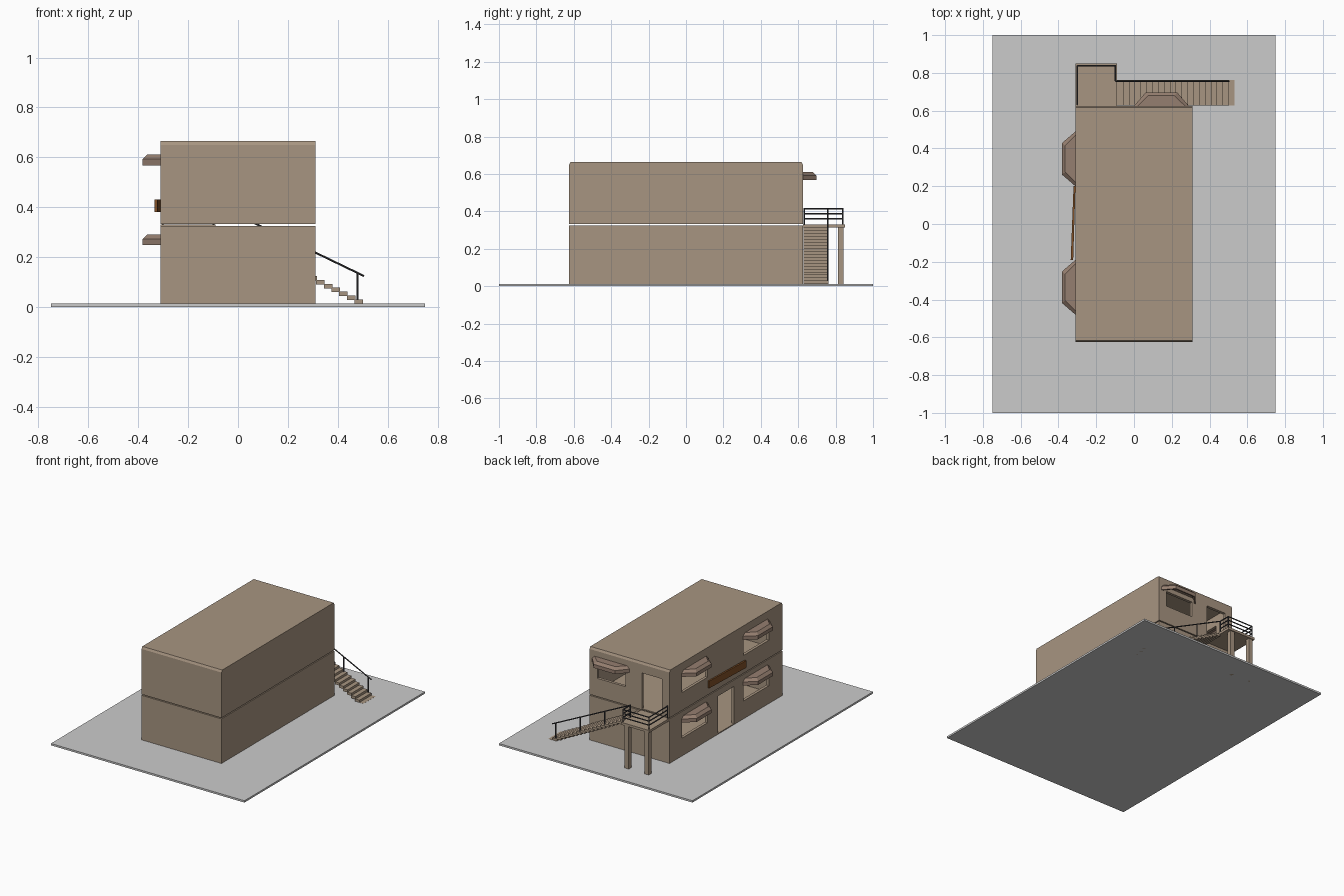
import bpy, bmesh
from mathutils import Vector

if "Cube" in bpy.data.objects:
    bpy.data.objects.remove(bpy.data.objects["Cube"])


def material(name, rgb):
    m = bpy.data.materials.new(name)
    m.diffuse_color = (*rgb, 1)
    m.use_nodes = True
    m.node_tree.nodes["Principled BSDF"].inputs["Base Color"].default_value = m.diffuse_color
    return m


TAN = material("tan_wall", (0.39, 0.30, 0.22))
BROWN = material("canopy_brown", (0.30, 0.21, 0.16))
DARK = material("dark_metal", (0.05, 0.05, 0.055))
RUST = material("sign_rust", (0.22, 0.08, 0.02))


def mesh_object(name, verts, faces, mat=None):
    me = bpy.data.meshes.new(name)
    me.from_pydata(verts, [], faces)
    bm = bmesh.new()
    bm.from_mesh(me)
    bmesh.ops.recalc_face_normals(bm, faces=bm.faces)
    bm.to_mesh(me)
    bm.free()
    ob = bpy.data.objects.new(name, me)
    bpy.context.collection.objects.link(ob)
    if mat:
        me.materials.append(mat)
    return ob


def box(name, x0, x1, y0, y1, z0, z1, mat=None):
    v = [(x, y, z) for x in (x0, x1) for y in (y0, y1) for z in (z0, z1)]
    f = [(0, 1, 3, 2), (4, 6, 7, 5), (0, 4, 5, 1), (2, 3, 7, 6), (0, 2, 6, 4), (1, 5, 7, 3)]
    return mesh_object(name, v, f, mat)


def cut(ob, *bounds):
    c = box("cutter", *bounds)
    c.hide_render = True
    m = ob.modifiers.new("opening", 'BOOLEAN')
    m.operation, m.object, m.solver = 'DIFFERENCE', c, 'EXACT'
    bpy.context.view_layer.objects.active = ob
    bpy.ops.object.modifier_apply(modifier=m.name)
    bpy.data.objects.remove(c)


def bar(name, a, b, r=0.004):
    a, b = Vector(a), Vector(b)
    bm = bmesh.new()
    bmesh.ops.create_cone(bm, cap_ends=True, segments=8, radius1=r, radius2=r, depth=(b - a).length)
    me = bpy.data.meshes.new(name)
    bm.to_mesh(me)
    bm.free()
    me.materials.append(DARK)
    ob = bpy.data.objects.new(name, me)
    ob.location = (a + b) / 2
    ob.rotation_mode = 'QUATERNION'
    ob.rotation_quaternion = (b - a).to_track_quat('Z', 'Y')
    bpy.context.collection.objects.link(ob)


# Base slab
box("base_slab", -0.75, 0.75, -1, 1, 0, 0.013)

# Two hollow storeys separated by a thin gap
W, L, T = 0.31, 0.625, 0.02
WINDOWS_Y = (0.345, -0.335)
for name, z0, z1, floor in (("lower_storey", 0.013, 0.325, 0.006), ("upper_storey", 0.332, 0.65, 0.008)):
    walls = box(name, -W, W, -L, L, z0, z1, TAN)
    cut(walls, -W + T, W - T, -L + T, L - T, z0 + floor, z1 + 0.05)
    for y in WINDOWS_Y:
        cut(walls, -W - 0.05, -W + 0.05, y - 0.14, y + 0.14, z0 + 0.125, z0 + 0.24)
    if name == "lower_storey":
        cut(walls, -W - 0.05, -W + 0.05, -0.09, 0.09, z0 + floor, 0.28)
    else:
        cut(walls, 0.03, 0.25, L - 0.05, L + 0.05, 0.46, 0.57)
        cut(walls, -0.25, -0.095, L - 0.05, L + 0.05, z0 + floor, 0.59)

# Roof with bevelled ends
rv = [(x, y, z) for x in (-W, W) for y, z in ((-L, 0.65), (L, 0.65), (L - 0.008, 0.665), (-L + 0.008, 0.665))]
mesh_object("roof", rv, [(0, 1, 2, 3), (4, 5, 6, 7), (0, 1, 5, 4), (1, 2, 6, 5), (2, 3, 7, 6), (3, 0, 4, 7)], TAN)


# Window canopies: three-sided shell, local x along wall, y outward
def canopy(name, place, z):
    rings = [(0.145, 0.083, 0.072, 0.0), (0.145, 0.083, 0.072, 0.025), (0.125, 0.07, 0.054, 0.043)]
    v = []
    for wide, narrow, out, h in rings:
        v += [(*place(s, d), z + h) for s, d in ((-wide, 0), (-narrow, out), (narrow, out), (wide, 0))]
    f = [(r + i, r + i + 1, r + i + 5, r + i + 4) for r in (0, 4) for i in range(3)]
    ob = mesh_object(name, v, f + [(8, 9, 10, 11)], BROWN)
    m = ob.modifiers.new("thickness", 'SOLIDIFY')
    m.thickness = 0.01
    # make sure the shell faces outwards so it thickens inwards
    top = ob.data.polygons[6]
    if top.normal.z < 0:
        ob.data.flip_normals()


for zc in (0.248, 0.568):
    for y in WINDOWS_Y:
        canopy("side_canopy", lambda s, d, y=y: (-W - d, y + s), zc)
canopy("rear_canopy", lambda s, d: (0.145 + s, L + d), 0.567)

# Plain sign board above the workshop door
mesh_object("sign_board",
            [(x, y, z) for x, y in ((-0.31, 0.2), (-0.32, 0.2), (-0.335, -0.19), (-0.322, -0.19)) for z in (0.38, 0.43)],
            [(0, 2, 4, 6), (1, 3, 5, 7), (0, 1, 3, 2), (2, 3, 5, 4), (4, 5, 7, 6), (6, 7, 1, 0)], RUST)

# Landing and its columns
box("landing", -0.31, -0.09, L, 0.85, 0.313, 0.33, TAN)
for x in (-0.285, -0.13):
    box("landing_column", x - 0.016, x + 0.016, 0.812, 0.843, 0, 0.313, TAN)

# Stair treads
N, RUN, RISE = 20, 0.031, 0.0158
for i in range(N):
    x, z = -0.09 + i * RUN, 0.313 - i * RISE
    box("stair_tread", x, x + RUN + 0.003, L + 0.003, 0.762, max(z - 0.017, 0), z + 0.001, TAN)

# Landing railing
path = [(-0.3, 0.632), (-0.3, 0.838), (-0.098, 0.838), (-0.098, 0.757)]
for a, b in zip(path, path[1:]):
    for z in (0.36, 0.388, 0.415):
        bar("landing_rail", (*a, z), (*b, z))
for p in path:
    bar("landing_post", (*p, 0.33), (*p, 0.418))

# Stair handrail
bar("stair_handrail", (-0.098, 0.757, 0.415), (0.505, 0.757, 0.124))
for x in (0.1, 0.29, 0.48):
    top = 0.415 - (x + 0.098) * 0.4826
    bar("stair_post", (x, 0.757, top - 0.11), (x, 0.757, top))
